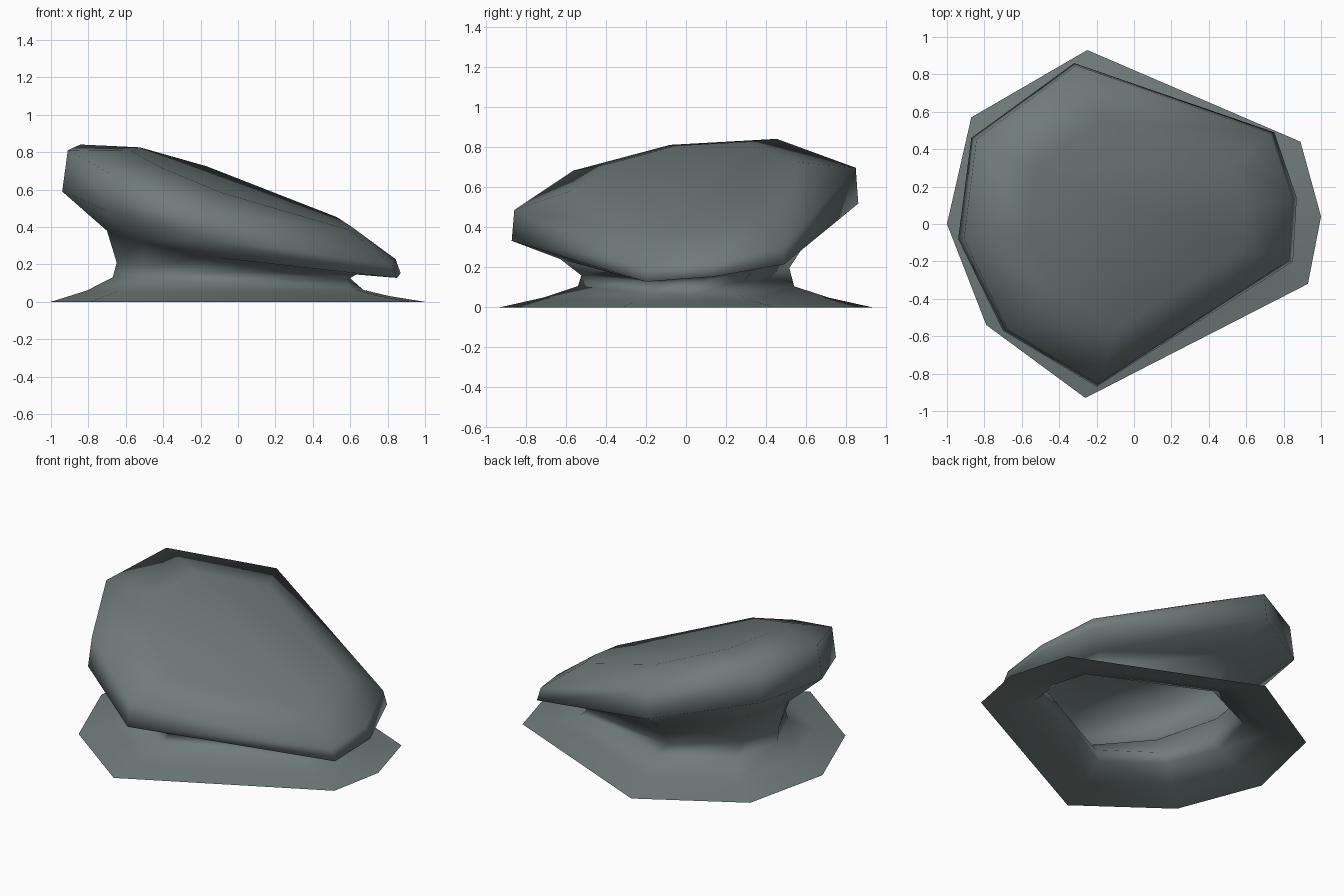
import bpy, bmesh

if "Cube" in bpy.data.objects:
    bpy.data.objects.remove(bpy.data.objects["Cube"])

# Outlines seen from above: flared foot and tilted rim
foot = [(-1, 0), (-.79, -.54), (-.26, -.93), (.93, -.32),
        (1, .04), (.89, .44), (-.25, .93), (-.87, .57)]
rim = [(-.94, -.08), (-.70, -.57), (-.20, -.87), (.85, -.20),
       (.87, .14), (.75, .49), (-.32, .86), (-.87, .46)]


def ring(outline, sx, sy, z0, slope_x=0, slope_y=0, shift=0):
    """Scaled outline lying on a tilted plane."""
    pts = [(x * sx + shift, y * sy) for x, y in outline]
    return [(x, y, z0 + slope_x * x + slope_y * y) for x, y in pts]


rings = [
    ring(foot, 1, 1, 0),                              # ground edge
    ring(foot, .81, .765, .045, -.018),               # foot flare
    ring(foot, .67, .58, .097, -.05),                 # foot of neck
    ring(rim, .69, .60, .165, -.07, .03),             # narrowest neck
    ring(rim, .745, .72, .265, -.17, .08),            # under the cap
    ring(rim, 1, 1, .36, -.252, .09),                 # lower rim
    ring(rim, .968, .985, .505, -.345, .10),          # upper rim
    ring(rim, .65, .65, .609, -.356, .10, .04),       # top plateau
]

# Rock: one open-bottomed shell lofted through the rings
bm = bmesh.new()
loops = [[bm.verts.new(p) for p in r] for r in rings]
for a, b in zip(loops, loops[1:]):
    for i in range(8):
        j = (i + 1) % 8
        bm.faces.new((a[i], a[j], b[j], b[i]))
bm.faces.new(loops[-1])
for f in bm.faces:
    f.smooth = True
mesh = bpy.data.meshes.new("mushroom_rock")
bm.to_mesh(mesh)
bm.free()

mat = bpy.data.materials.new("grey_green_stone")
mat.diffuse_color = (.16, .20, .195, 1)
mat.use_nodes = True
mat.node_tree.nodes["Principled BSDF"].inputs["Base Color"].default_value = mat.diffuse_color
mesh.materials.append(mat)
rock = bpy.data.objects.new("mushroom_rock", mesh)
bpy.context.collection.objects.link(rock)
